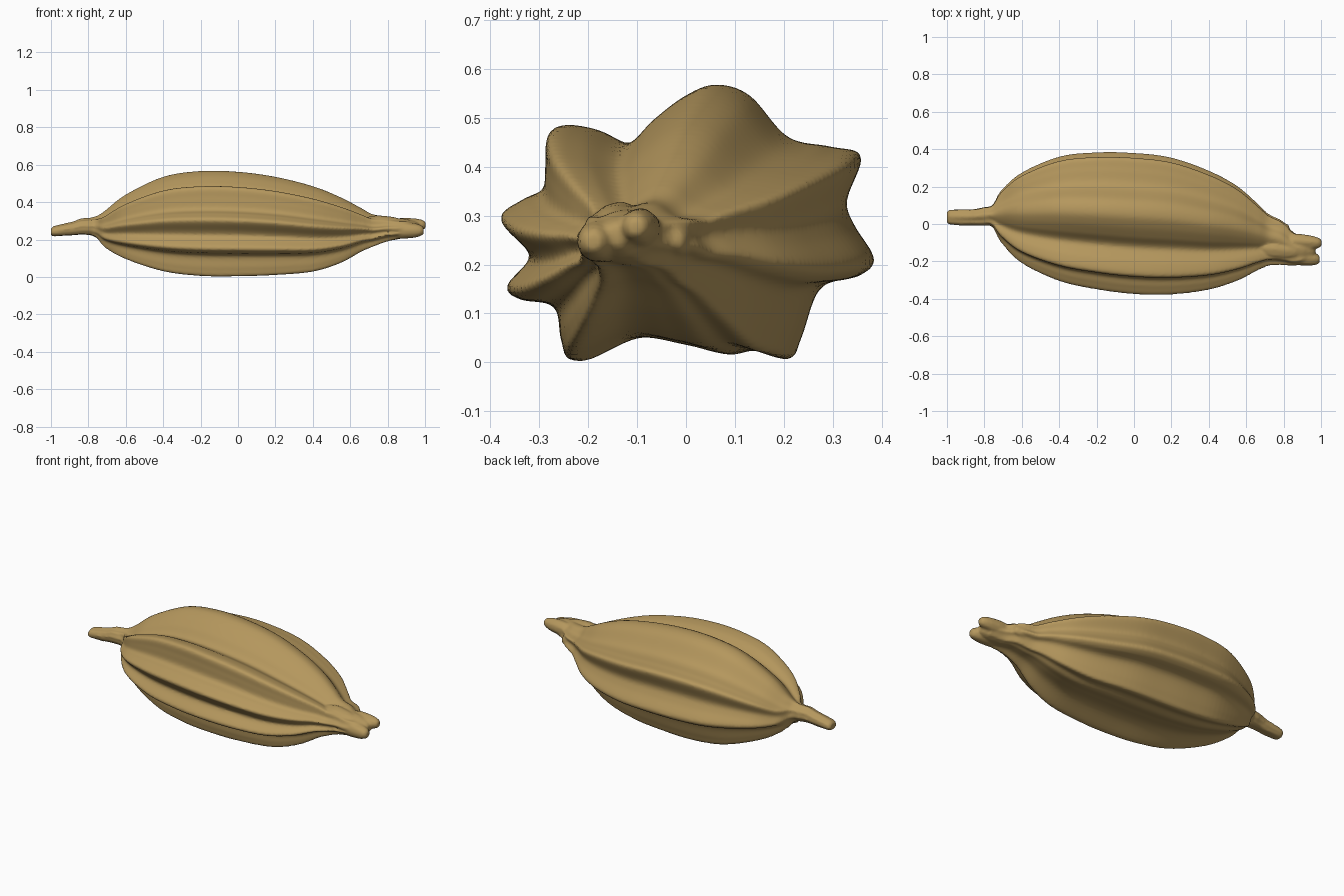
import bpy, bmesh, math

tan = bpy.data.materials.new("dry_husk_tan")
tan.diffuse_color = (0.46, 0.31, 0.11, 1)

# Ribbed cross-section (y, z), counter-clockwise from the crown
RIBS = [(0.05, 0.567), (-0.01, 0.545), (-0.07, 0.50), (-0.13, 0.447), (-0.21, 0.477), (-0.28, 0.48),
        (-0.288, 0.42), (-0.295, 0.36), (-0.34, 0.335), (-0.382, 0.30), (-0.33, 0.24),
        (-0.325, 0.21), (-0.37, 0.155), (-0.34, 0.128), (-0.27, 0.112), (-0.255, 0.04),
        (-0.23, 0.0), (-0.11, 0.048), (0.0, 0.033), (0.08, 0.014), (0.135, 0.022),
        (0.205, 0.005), (0.23, 0.05), (0.27, 0.15), (0.35, 0.175), (0.382, 0.21),
        (0.34, 0.28), (0.325, 0.33), (0.355, 0.42), (0.29, 0.44), (0.20, 0.46), (0.12, 0.545)]

# Body stations: x, ymin, ymax, zmin, zmax, rib strength
BODY = [(-0.80, -0.005, 0.09, 0.225, 0.316, 0.5), (-0.755, -0.02, 0.105, 0.205, 0.327, 0.7),
        (-0.71, -0.10, 0.18, 0.155, 0.355, 0.95), (-0.60, -0.21, 0.275, 0.095, 0.44, 1),
        (-0.40, -0.305, 0.36, 0.03, 0.535, 1), (-0.20, -0.35, 0.383, 0.005, 0.566, 1),
        (0.0, -0.375, 0.38, 0.003, 0.562, 1), (0.20, -0.377, 0.355, 0.01, 0.535, 1),
        (0.40, -0.352, 0.285, 0.028, 0.485, 1), (0.55, -0.305, 0.205, 0.075, 0.425, 1),
        (0.66, -0.25, 0.11, 0.135, 0.367, 1), (0.72, -0.225, 0.055, 0.16, 0.335, 1),
        (0.79, -0.222, 0.02, 0.185, 0.325, 0.85), (0.85, -0.225, -0.04, 0.198, 0.315, 0.6),
        (0.90, -0.215, -0.065, 0.208, 0.31, 0.4), (0.93, -0.20, -0.08, 0.215, 0.30, 0.3)]

# Stem at the narrow end
STEM = [(-1.0, 0.005, 0.065, 0.222, 0.258, 0.1), (-0.985, -0.003, 0.076, 0.216, 0.272, 0.3),
        (-0.93, -0.009, 0.079, 0.219, 0.286, 0.5), (-0.88, -0.009, 0.079, 0.221, 0.298, 0.6),
        (-0.84, -0.01, 0.083, 0.224, 0.313, 0.6), (-0.79, -0.01, 0.093, 0.221, 0.317, 0.5),
        (-0.74, 0.0, 0.09, 0.21, 0.32, 0.5)]


def spline(points, steps, closed=False):
    """Catmull-Rom curve through points of any dimension."""
    n, out = len(points), []
    pick = (lambda i: points[i % n]) if closed else (lambda i: points[max(0, min(n - 1, i))])
    for i in range(n if closed else n - 1):
        a, b, c, d = (pick(i + k) for k in (-1, 0, 1, 2))
        for s in range(steps):
            t = s / steps
            out.append([0.5 * (2 * q + (r - p) * t + (2 * p - 5 * q + 4 * r - w) * t * t
                               + (3 * q - p - 3 * r + w) * t ** 3)
                        for p, q, r, w in zip(a, b, c, d)])
    if not closed:
        out.append(list(points[-1]))
    return out


def unit_section():
    """Section scaled to the -1..1 square."""
    pts = spline(RIBS, 6, True)
    lo = [min(p[k] for p in pts) for k in (0, 1)]
    hi = [max(p[k] for p in pts) for k in (0, 1)]
    return [[2 * (p[k] - lo[k]) / (hi[k] - lo[k]) - 1 for k in (0, 1)] for p in pts]


SECTION = unit_section()


def loft(name, stations, steps=6):
    bm = bmesh.new()
    rings = []
    for x, y0, y1, z0, z1, rib in spline(stations, steps):
        ring = []
        for u, v in SECTION:
            a = math.atan2(v, u)
            u = u * rib + math.cos(a) * (1 - rib)
            v = v * rib + math.sin(a) * (1 - rib)
            ring.append(bm.verts.new((x, (y0 + y1) / 2 + u * (y1 - y0) / 2,
                                      (z0 + z1) / 2 + v * (z1 - z0) / 2)))
        rings.append(ring)
    n = len(SECTION)
    for r, s in zip(rings, rings[1:]):
        for i in range(n):
            bm.faces.new((r[i], r[(i + 1) % n], s[(i + 1) % n], s[i]))
    bm.faces.new(rings[0])
    bm.faces.new(rings[-1])
    bmesh.ops.recalc_face_normals(bm, faces=bm.faces)
    me = bpy.data.meshes.new(name)
    bm.to_mesh(me)
    bm.free()
    me.materials.append(tan)
    ob = bpy.data.objects.new(name, me)
    bpy.context.collection.objects.link(ob)
    return ob


def lobe(name, base, tip, ry, rz):
    """Blunt withered lobe running from base to tip."""
    st = []
    for t, k in ((0, 0.6), (0.3, 1.0), (0.7, 0.9), (0.92, 0.65), (1, 0.35)):
        x, y, z = (a + (b - a) * t for a, b in zip(base, tip))
        st.append((x, y - ry * k, y + ry * k, z - rz * k, z + rz * k, 0.2))
    return loft(name, st, 4)


pod = loft("seed_pod", BODY)
parts = [pod, loft("stem", STEM),
         # Split lobes and bumps of the withered flower end
         lobe("tip_lobe_back", (0.80, -0.09, 0.27), (1.003, -0.102, 0.278), 0.042, 0.042),
         lobe("tip_lobe_front", (0.80, -0.165, 0.25), (0.993, -0.19, 0.248), 0.045, 0.045),
         lobe("tip_lobe_middle", (0.80, -0.14, 0.25), (0.97, -0.142, 0.26), 0.055, 0.05),
         lobe("tip_bump_top", (0.68, -0.13, 0.298), (0.88, -0.15, 0.29), 0.045, 0.033),
         lobe("tip_bump_back", (0.64, 0.01, 0.255), (0.83, -0.02, 0.25), 0.03, 0.04)]

# Fuse everything into one organic skin
bpy.ops.object.select_all(action='DESELECT')
for ob in parts:
    ob.select_set(True)
bpy.context.view_layer.objects.active = pod
bpy.ops.object.join()
fuse = pod.modifiers.new("fuse", 'REMESH')
fuse.mode = 'VOXEL'
fuse.voxel_size = 0.008
fuse.use_smooth_shade = True
soften = pod.modifiers.new("soften", 'SMOOTH')
soften.factor = 0.5
soften.iterations = 2
